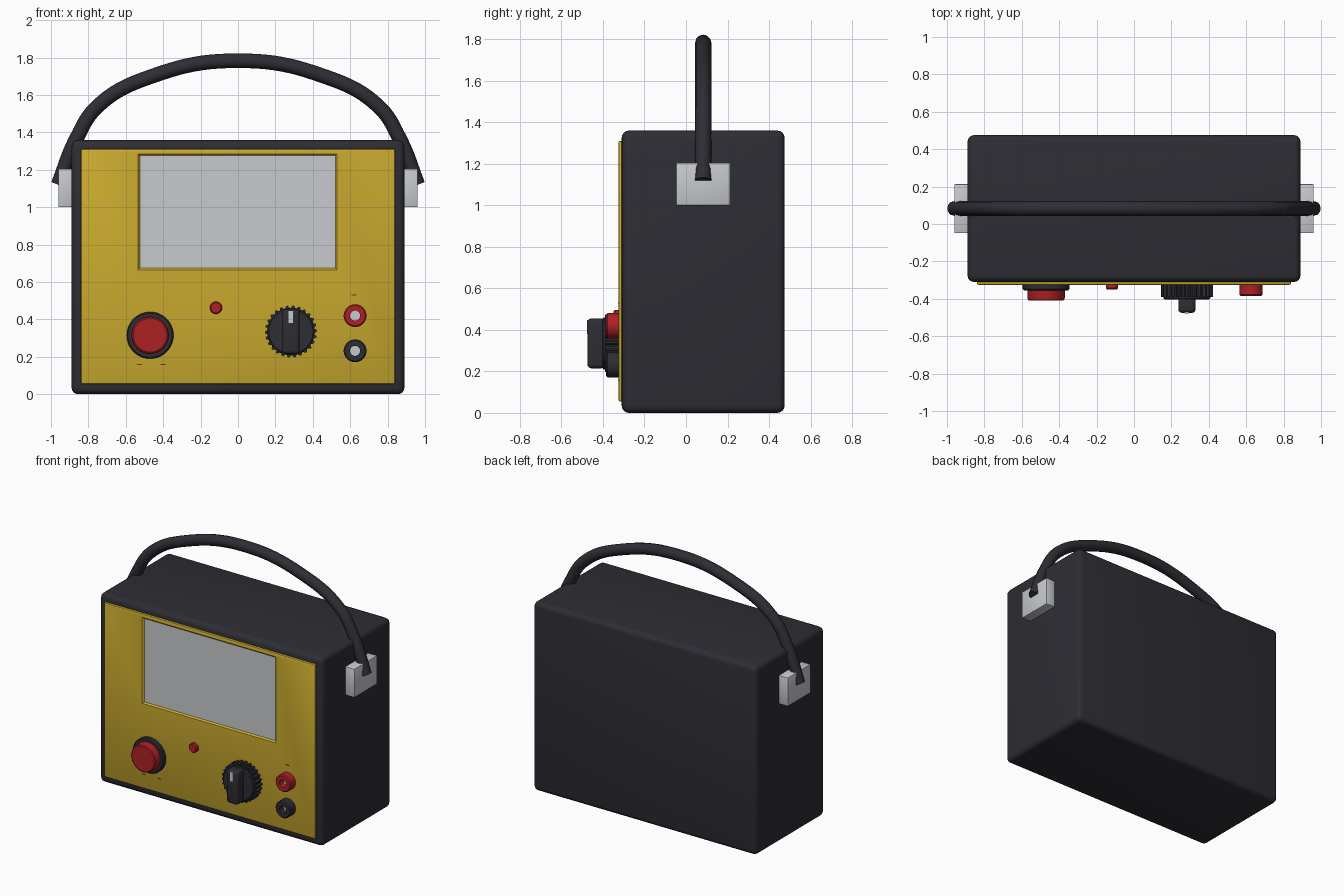
import bpy, bmesh
from math import sin, cos, pi, radians

cube = bpy.data.objects.get("Cube")
if cube:
    bpy.data.objects.remove(cube, do_unlink=True)


def material(name, rgb):
    m = bpy.data.materials.new(name)
    m.use_nodes = True
    m.diffuse_color = (*rgb, 1)
    m.node_tree.nodes["Principled BSDF"].inputs["Base Color"].default_value = (*rgb, 1)
    return m


DARK = material("charcoal plastic", (0.026, 0.026, 0.034))
YELLOW = material("yellow panel", (0.60, 0.41, 0.028))
GREY = material("light grey", (0.57, 0.59, 0.61))
RED = material("red plastic", (0.42, 0.015, 0.018))

FACE = -0.325  # y of the front panel surface


def finish(bm, name, *mats):
    bmesh.ops.recalc_face_normals(bm, faces=bm.faces)
    me = bpy.data.meshes.new(name)
    bm.to_mesh(me)
    bm.free()
    ob = bpy.data.objects.new(name, me)
    bpy.context.collection.objects.link(ob)
    for m in mats:
        me.materials.append(m)
    smooth(ob)
    return ob


def smooth(ob):
    bpy.ops.object.select_all(action="DESELECT")
    ob.select_set(True)
    bpy.context.view_layer.objects.active = ob
    bpy.ops.object.shade_smooth_by_angle(angle=radians(35))


def box_mesh(lo, hi, bevel=0.0, segments=3):
    bm = bmesh.new()
    bmesh.ops.create_cube(bm, size=1)
    for v in bm.verts:
        v.co = [(a + b) / 2 + c * (b - a) for a, b, c in zip(lo, hi, v.co)]
    if bevel:
        bmesh.ops.bevel(bm, geom=bm.edges[:], offset=bevel, segments=segments,
                        profile=0.5, affect="EDGES")
    return bm


def box(name, lo, hi, mat, bevel=0.0, segments=3):
    return finish(box_mesh(lo, hi, bevel, segments), name, mat)


def turned(name, x, z, profile, mat, sides=48):
    """Revolve (radius, distance out of the panel) about a front-facing axis."""
    bm = bmesh.new()
    rings = []
    for r, d in profile:
        rings.append([bm.verts.new((x + r * cos(2 * pi * i / sides), FACE - d,
                                    z + r * sin(2 * pi * i / sides)))
                      for i in range(sides)])
    for a, b in zip(rings, rings[1:]):
        for i in range(sides):
            j = (i + 1) % sides
            bm.faces.new((a[i], a[j], b[j], b[i]))
    bm.faces.new(rings[0])
    bm.faces.new(rings[-1])
    return finish(bm, name, mat)


# Case
box("case", (-0.89, -0.31, 0), (0.89, 0.475, 1.36), DARK, 0.035, 4)

# Front panel with a recessed screen
bm = box_mesh((-0.84, FACE, 0.055), (0.84, -0.30, 1.31), 0.008, 2)
front = min(bm.faces, key=lambda f: f.calc_center_median().y)
for x0, x1, z0, z1, y in ((-0.535, 0.53, 0.665, 1.285, FACE),
                          (-0.525, 0.52, 0.675, 1.275, FACE + 0.01)):
    bmesh.ops.inset_individual(bm, faces=[front], thickness=0.005)
    c = front.calc_center_median()
    for v in front.verts:
        v.co = (x0 if v.co.x < c.x else x1, y, z0 if v.co.z < c.z else z1)
front.material_index = 1
finish(bm, "front_panel", YELLOW, GREY)

# Push button and indicator lamp
turned("button_collar", -0.47, 0.315,
       [(0.125, -0.01), (0.125, 0.022), (0.118, 0.03)], DARK)
turned("push_button", -0.47, 0.315,
       [(0.1, 0), (0.1, 0.07), (0.097, 0.08), (0.09, 0.085)], RED)
turned("indicator_lamp", -0.118, 0.462,
       [(0.033, -0.01), (0.033, 0.018), (0.027, 0.025)], RED, 32)

# Ribbed selector knob
KX, KZ, TEETH = 0.283, 0.335, 26
bm = bmesh.new()
ring = []
for i in range(TEETH * 4):
    r = 0.139 if i % 4 < 2 else 0.127
    a = 2 * pi * i / (TEETH * 4)
    ring.append(bm.verts.new((KX + r * cos(a), FACE + 0.005, KZ + r * sin(a))))
base = bm.faces.new(ring)
out = bmesh.ops.extrude_face_region(bm, geom=[base])["geom"]
bmesh.ops.translate(bm, vec=(0, -0.07, 0),
                    verts=[g for g in out if isinstance(g, bmesh.types.BMVert)])
finish(bm, "knob_skirt", DARK)
turned("knob_cap", KX, KZ, [(0.125, 0.06), (0.125, 0.072), (0.118, 0.078)], DARK)
box("knob_grip", (KX - 0.046, -0.475, KZ - 0.12), (KX + 0.046, -0.39, KZ + 0.12),
    DARK, 0.018)
box("knob_pointer", (KX - 0.012, -0.478, KZ + 0.045), (KX + 0.012, -0.470, KZ + 0.113), GREY)

# Pair of sockets with metal contacts
for name, z, mat in (("red_socket", 0.42, RED), ("dark_socket", 0.232, DARK)):
    turned(name, 0.626, z,
           [(0.061, -0.01), (0.061, 0.053), (0.054, 0.06), (0.027, 0.06), (0.027, 0.012)], mat)
    turned(name + "_contact", 0.626, z, [(0.027, 0.01), (0.027, 0.016)], GREY, 32)

# Small printed dashes on the panel
for x, z in ((-0.527, 0.158), (-0.4, 0.158), (0.62, 0.53)):
    box("printed_dash", (x - 0.014, FACE - 0.002, z - 0.003),
        (x + 0.014, FACE + 0.002, z + 0.003), RED)

# Side brackets
for side, s in (("left", 1), ("right", -1)):
    xs = sorted((s * 0.88, s * 0.96))
    box(side + "_bracket", (xs[0], -0.048, 1.0), (xs[1], 0.213, 1.205), GREY, 0.004, 2)

# Carrying handle
half = [(0.962, 1.12), (0.867, 1.36), (0.75, 1.54), (0.46, 1.70)]
path = [(-x, z) for x, z in half] + [(0, 1.783)] + half[::-1]
curve = bpy.data.curves.new("handle", "CURVE")
curve.dimensions = "3D"
curve.bevel_depth = 0.039
curve.bevel_resolution = 4
curve.resolution_u = 10
curve.use_fill_caps = True
spline = curve.splines.new("BEZIER")
spline.bezier_points.add(len(path) - 1)
for p, (x, z) in zip(spline.bezier_points, path):
    p.co = (x, 0.083, z)
    p.handle_left_type = p.handle_right_type = "AUTO"
curve.materials.append(DARK)
handle = bpy.data.objects.new("handle", curve)
bpy.context.collection.objects.link(handle)
bpy.ops.object.select_all(action="DESELECT")
handle.select_set(True)
bpy.context.view_layer.objects.active = handle
bpy.ops.object.convert(target="MESH")
smooth(bpy.context.view_layer.objects.active)
